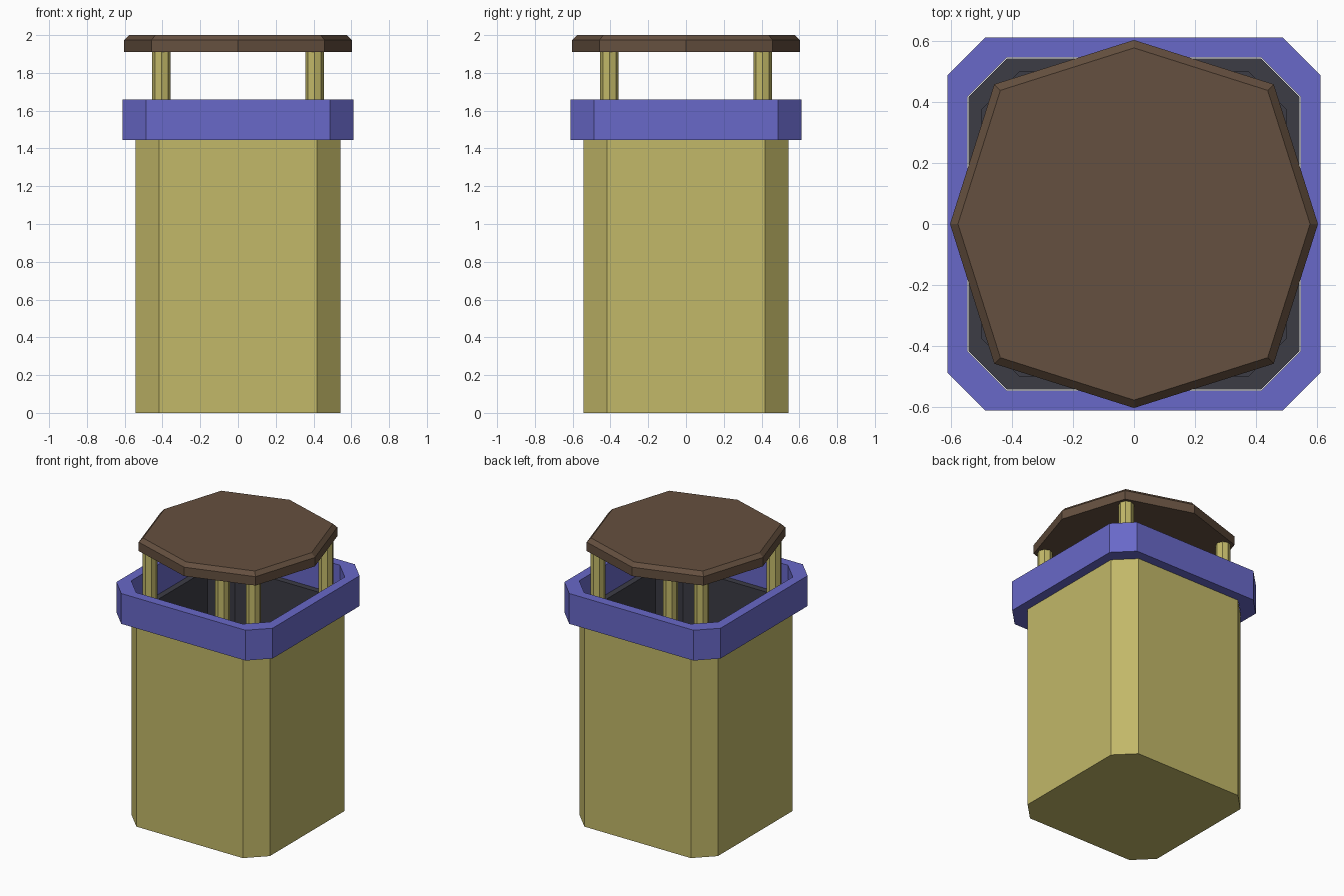
import bpy
import math

if "Cube" in bpy.data.objects:
    bpy.data.objects.remove(bpy.data.objects["Cube"])


def material(name, rgb):
    m = bpy.data.materials.new(name)
    m.diffuse_color = (*rgb, 1)
    m.use_nodes = True
    m.node_tree.nodes["Principled BSDF"].inputs["Base Color"].default_value = m.diffuse_color
    return m


TAN = material("tan", (0.54, 0.48, 0.14))
BLUE = material("blue", (0.14, 0.14, 0.58))
BROWN = material("brown", (0.13, 0.08, 0.05))
DARK = material("dark", (0.045, 0.045, 0.06))


def chamfered_square(half, flat):
    """Corner points of a square with cut corners, anticlockwise."""
    a, b = half, flat
    return [(a, -b), (a, b), (b, a), (-b, a), (-a, b), (-a, -b), (-b, -a), (b, -a)]


def ring_of(radius_axis, diag):
    """Octagon with points on the axes and on the diagonals."""
    r, d = radius_axis, diag
    return [(r, 0), (d, d), (0, r), (-d, d), (-r, 0), (-d, -d), (0, -r), (d, -d)]


def loft(name, sections, mats, closed=False, band_mats=None, cap_mats=(0, 0)):
    """Skin (outline, z) sections; cap both ends or close the loop."""
    n = len(sections[0][0])
    verts = [(x, y, z) for outline, z in sections for x, y in outline]
    faces, slots = [], []
    count = len(sections)
    for s in range(count if closed else count - 1):
        t = (s + 1) % count
        for i in range(n):
            j = (i + 1) % n
            faces.append((s * n + i, s * n + j, t * n + j, t * n + i))
            slots.append(band_mats[s] if band_mats else 0)
    if not closed:
        faces.append(tuple(reversed(range(n))))
        faces.append(tuple(range((count - 1) * n, count * n)))
        slots += cap_mats
    mesh = bpy.data.meshes.new(name)
    mesh.from_pydata(verts, [], faces)
    for m in mats:
        mesh.materials.append(m)
    mesh.polygons.foreach_set("material_index", slots)
    obj = bpy.data.objects.new(name, mesh)
    bpy.context.collection.objects.link(obj)
    return obj


# Hollow bin body: tan outside, dark top edge, inner walls and floor
outer = chamfered_square(0.542, 0.417)
inner = chamfered_square(0.50, 0.375)
loft("bin_body", [(outer, 0), (outer, 1.45), (inner, 1.45), (inner, 0.05)],
     [TAN, DARK], band_mats=[0, 1, 1], cap_mats=(0, 1))

# Collar around the opening
collar_out = chamfered_square(0.612, 0.487)
collar_in = chamfered_square(0.545, 0.417)
loft("collar", [(collar_out, 1.445), (collar_out, 1.66),
                (collar_in, 1.66), (collar_in, 1.445)], [BLUE], closed=True)

# Four octagonal posts standing against the inner corners
R = 0.049
post = [(R * math.cos(i * math.pi / 4), R * math.sin(i * math.pi / 4)) for i in range(8)]
for sx, side in ((-1, "left"), (1, "right")):
    for sy, end in ((-1, "front"), (1, "back")):
        o = loft(f"post_{end}_{side}", [(post, 0.05), (post, 1.912)], [TAN])
        o.location = (sx * 0.406, sy * 0.406, 0)

# Eight-sided lid with a bevelled upper edge
wide = ring_of(0.603, 0.458)
loft("lid", [(wide, 1.91), (wide, 1.973), (ring_of(0.577, 0.438), 2.0)], [BROWN])
